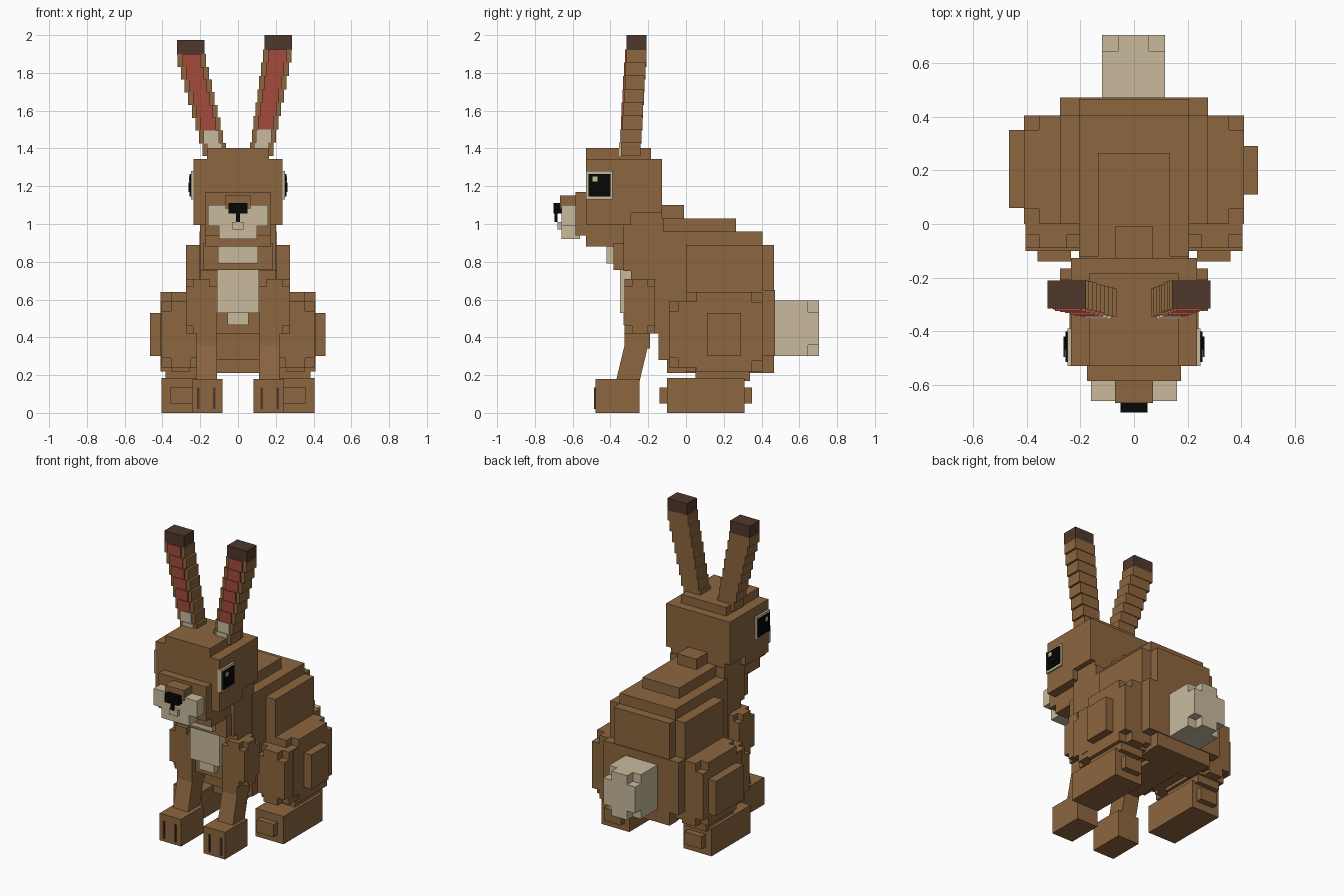
import bpy, bmesh
from mathutils import Vector

if "Cube" in bpy.data.objects:
    bpy.data.objects.remove(bpy.data.objects["Cube"])


def material(name, rgb):
    m = bpy.data.materials.new(name)
    m.use_nodes = True
    m.diffuse_color = (*rgb, 1)
    m.node_tree.nodes["Principled BSDF"].inputs["Base Color"].default_value = (*rgb, 1)
    return m


BROWN = material("brown fur", (0.265, 0.133, 0.05))
CREAM = material("cream fur", (0.58, 0.49, 0.34))
PINK = material("inner ear pink", (0.36, 0.07, 0.043))
DARK = material("dark brown", (0.078, 0.04, 0.026))
BLACK = material("black", (0.002, 0.002, 0.002))


def add_box(bm, x, y, z):
    """Add a box spanning three (low, high) ranges."""
    vs = bmesh.ops.create_cube(bm, size=1)["verts"]
    for v in vs:
        v.co = Vector([lo + (c + 0.5) * (hi - lo) for c, (lo, hi) in zip(v.co, (x, y, z))])
    return vs


def finish(name, bm, mat):
    mesh = bpy.data.meshes.new(name)
    bmesh.ops.recalc_face_normals(bm, faces=bm.faces)
    bm.to_mesh(mesh)
    bm.free()
    mesh.materials.append(mat)
    ob = bpy.data.objects.new(name, mesh)
    bpy.context.collection.objects.link(ob)
    return ob


def box(name, x, y, z, mat=BROWN, notch=0.0):
    """Box from ranges; a notch cuts a small cube out of every corner."""
    bm = bmesh.new()
    if notch:
        for axis in range(3):
            spans = [x, y, z]
            lo, hi = spans[axis]
            spans[axis] = (lo + notch, hi - notch)
            add_box(bm, *spans)
    else:
        add_box(bm, x, y, z)
    return finish(name, bm, mat)


def mid(name, half, y, z, mat=BROWN, notch=0.0):
    return box(name, (-half, half), y, z, mat, notch)


def pair(name, x, y, z, mat=BROWN, notch=0.0):
    box("left_" + name, x, y, z, mat, notch)
    box("right_" + name, (-x[1], -x[0]), y, z, mat, notch)


# Body
mid("rump", 0.275, (0.0, 0.405), (0.24, 0.89))
mid("rump_rear", 0.205, (0.38, 0.466), (0.21, 0.89))
mid("rump_rear_wide", 0.275, (0.38, 0.472), (0.3, 0.65))
mid("back", 0.205, (-0.145, 0.405), (0.28, 0.96))
mid("spine", 0.135, (-0.29, 0.265), (0.8, 1.03))
mid("belly", 0.11, (-0.1, 0.4), (0.21, 0.4))
mid("rump_base", 0.2, (0.28, 0.45), (0.21, 0.45))
mid("chest", 0.2, (-0.29, -0.12), (0.42, 1.03))
mid("nape", 0.07, (-0.2, -0.01), (0.98, 1.1))
mid("neck", 0.2, (-0.33, -0.127), (0.75, 1.06))
mid("throat", 0.185, (-0.385, -0.25), (0.757, 0.9))
mid("throat_patch", 0.105, (-0.42, -0.37), (0.79, 0.885), CREAM)
mid("chest_patch", 0.11, (-0.35, -0.25), (0.53, 0.757), CREAM)
mid("chest_patch_tip", 0.055, (-0.33, -0.25), (0.465, 0.53), CREAM)
box("tail", (-0.12, 0.115), (0.4, 0.705), (0.30, 0.595), CREAM, 0.06)

# Front legs
pair("shoulder", (0.11, 0.275), (-0.325, -0.165), (0.42, 0.71), notch=0.04)
pair("upper_front_leg", (0.11, 0.22), (-0.325, -0.19), (0.34, 0.6))
for side, s in (("left", 1), ("right", -1)):
    bm = bmesh.new()
    for v in add_box(bm, (0.11, 0.22), (-0.325, -0.2), (0.15, 0.36)):
        v.co.x *= s
        if v.co.z < 0.2:
            v.co.y -= 0.05
    finish(side + "_front_shin", bm, BROWN)
pair("front_foot", (0.083, 0.24), (-0.48, -0.245), (0, 0.18))
for n, x in (("inner", 0.118), ("outer", 0.203)):
    pair(n + "_claw_line", (x, x + 0.014), (-0.486, -0.479), (0.02, 0.135), DARK)

# Hind legs
pair("thigh", (0.2, 0.41), (0.0, 0.405), (0.22, 0.64), notch=0.055)
pair("thigh_front", (0.2, 0.405), (-0.09, 0.2), (0.24, 0.59), notch=0.05)
box("left_haunch", (0.38, 0.463), (0.11, 0.29), (0.30, 0.53))
box("right_haunch", (-0.465, -0.38), (0.06, 0.35), (0.30, 0.53))
pair("ankle", (0.22, 0.385), (0.05, 0.34), (0.17, 0.26))
pair("hind_foot", (0.2, 0.405), (-0.1, 0.31), (0, 0.185))
pair("hind_toe", (0.235, 0.36), (-0.14, 0.35), (0.05, 0.135))

# Head
mid("head", 0.235, (-0.53, -0.29), (0.995, 1.345))
mid("head_rear", 0.235, (-0.3, -0.127), (1.06, 1.345))
mid("head_top", 0.165, (-0.53, -0.185), (1.3, 1.402))
mid("jaw", 0.175, (-0.53, -0.3), (0.88, 1.1))
mid("muzzle", 0.175, (-0.585, -0.45), (0.94, 1.17))
mid("cheeks", 0.16, (-0.66, -0.56), (0.99, 1.1), CREAM)
mid("chin", 0.1, (-0.66, -0.56), (0.92, 1.0), CREAM)
mid("lip", 0.03, (-0.68, -0.65), (0.97, 1.01), CREAM)
mid("nose_bridge", 0.07, (-0.667, -0.55), (1.08, 1.15))
mid("nose", 0.05, (-0.702, -0.66), (1.055, 1.112), BLACK)
mid("nose_stem", 0.01, (-0.695, -0.68), (1.01, 1.06), BLACK)

# Eyes
pair("eye_rim", (0.22, 0.248), (-0.53, -0.39), (1.13, 1.28), CREAM)
pair("eye", (0.24, 0.256), (-0.515, -0.4), (1.145, 1.265), BLACK)
pair("pupil", (0.25, 0.262), (-0.495, -0.42), (1.17, 1.22), BLACK)
pair("eye_glint", (0.25, 0.2585), (-0.495, -0.468), (1.225, 1.252), CREAM)

# Ears: stacked steps leaning outward, with inner panels and dark tips
STEPS = 8
for side, s, base_x, top_x, top_z in (("left", 1, 0.125, 0.208, 1.925),
                                      ("right", -1, 0.125, 0.245, 1.9)):
    shell, pink, cream = bmesh.new(), bmesh.new(), bmesh.new()
    height = (top_z - 1.36) / STEPS
    for i in range(STEPS):
        t = i / (STEPS - 1)
        cx = s * (base_x + (top_x - base_x) * t)
        half = 0.062 + 0.014 * t
        front = -0.345 + 0.03 * t
        z = (1.36 + i * height, 1.36 + (i + 1) * height)
        add_box(shell, (cx - half, cx + half), (front, front + 0.105), z)
        panel = cream if i < 2 else pink
        inner = half * 0.65
        add_box(panel, (cx - inner, cx + inner), (front - 0.009, front + 0.01), z)
    finish(side + "_ear", shell, BROWN)
    finish(side + "_ear_panel", pink, PINK)
    finish(side + "_ear_tuft", cream, CREAM)
    tip = s * (top_x + 0.005)
    box(side + "_ear_tip", (tip - 0.072, tip + 0.072), (-0.315, -0.21),
        (top_z - 0.005, top_z + 0.075), DARK)
